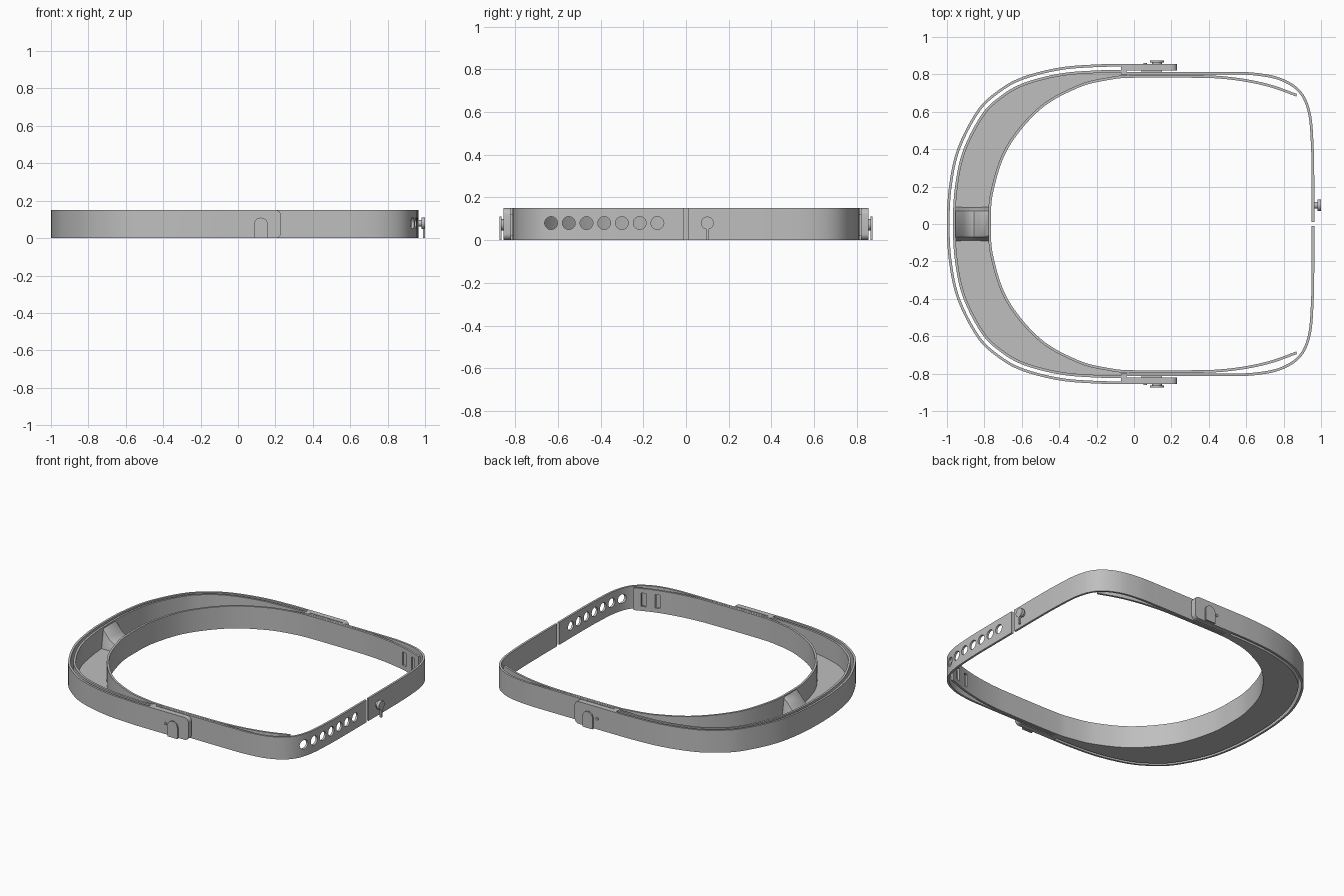
import bpy, bmesh, math
from mathutils import Vector

if "Cube" in bpy.data.objects:
    bpy.data.objects.remove(bpy.data.objects["Cube"], do_unlink=True)

HEIGHT = 0.15
WALL = 0.014

grey = bpy.data.materials.new("plain grey")
grey.use_nodes = True
grey.diffuse_color = (0.52, 0.52, 0.52, 1)
grey.node_tree.nodes["Principled BSDF"].inputs["Base Color"].default_value = (0.52, 0.52, 0.52, 1)


def smooth(obj):
    bpy.ops.object.select_all(action='DESELECT')
    obj.select_set(True)
    bpy.context.view_layer.objects.active = obj
    bpy.ops.object.shade_smooth_by_angle(angle=math.radians(35))


def finish(bm, name):
    bmesh.ops.recalc_face_normals(bm, faces=bm.faces)
    mesh = bpy.data.meshes.new(name)
    bm.to_mesh(mesh)
    bm.free()
    obj = bpy.data.objects.new(name, mesh)
    bpy.context.collection.objects.link(obj)
    mesh.materials.append(grey)
    smooth(obj)
    return obj


def spline(points, steps=10):
    """Smooth curve through a few points."""
    p = [Vector(q) for q in points]
    p = [2 * p[0] - p[1]] + p + [2 * p[-1] - p[-2]]
    out = []
    for a, b, c, d in zip(p, p[1:], p[2:], p[3:]):
        for i in range(steps):
            t = i / steps
            out.append(0.5 * (2 * b + (c - a) * t + (2 * a - 5 * b + 4 * c - d) * t * t
                              + (3 * b - a - 3 * c + d) * t ** 3))
    return out + [p[-2]]


def offset(path, distance):
    """Shift a path sideways along its normals."""
    out = []
    for i, p in enumerate(path):
        d = (path[min(i + 1, len(path) - 1)] - path[max(i - 1, 0)]).normalized()
        out.append(p + Vector((-d.y, d.x)) * distance)
    return out


def loft(sections, name):
    """Skin closed cross-sections and cap both ends."""
    bm = bmesh.new()
    rings = [[bm.verts.new(v) for v in s] for s in sections]
    for r, q in zip(rings, rings[1:]):
        for i in range(len(r)):
            j = (i + 1) % len(r)
            bm.faces.new((r[i], r[j], q[j], q[i]))
    bm.faces.new(rings[0])
    bm.faces.new(rings[-1])
    return finish(bm, name)


def between(path_a, path_b, top, name):
    return loft([[(a.x, a.y, 0), (b.x, b.y, 0), (b.x, b.y, top), (a.x, a.y, top)]
                 for a, b in zip(path_a, path_b)], name)


def ribbon(path, name):
    return between(offset(path, WALL / 2), offset(path, -WALL / 2), HEIGHT, name)


def box(lo, hi, name):
    return loft([[(x, lo[1], lo[2]), (x, hi[1], lo[2]), (x, hi[1], hi[2]), (x, lo[1], hi[2])]
                 for x in (lo[0], hi[0])], name)


def cylinder(centre, radius, start, end, axis, name, sides=32):
    """Cylinder along x or y; centre gives the other two coordinates."""
    sections = []
    for e in (start, end):
        ring = []
        for i in range(sides):
            a = math.tau * i / sides
            u, v = centre[0] + radius * math.cos(a), centre[1] + radius * math.sin(a)
            ring.append((e, u, v) if axis == 'x' else (u, e, v))
        sections.append(ring)
    return loft(sections, name)


def plate(outline, y0, y1, name):
    return loft([[(x, y, z) for x, z in outline] for y in (y0, y1)], name)


def cut(target, cutter):
    """Subtract the cutter, then drop it and refresh the sharp edges."""
    m = target.modifiers.new("cut", 'BOOLEAN')
    m.operation = 'DIFFERENCE'
    m.solver = 'EXACT'
    m.object = cutter
    bpy.context.view_layer.objects.active = target
    bpy.ops.object.modifier_apply(modifier=m.name)
    bpy.data.objects.remove(cutter, do_unlink=True)
    smooth(target)


def mirrored(half):
    return [(x, -y) for x, y in reversed(half[1:])] + half


# Half outlines of the front walls, from the middle outward
outer_half = [(-.993, 0), (-.982, .2), (-.938, .4), (-.835, .6), (-.73, .703), (-.6, .777),
              (-.4, .829), (-.2, .846), (-.04, .848)]
inner_half = [(-.772, 0), (-.758, .18), (-.678, .41), (-.505, .618), (-.3, .735),
              (-.13, .778), (0, .789)]
tail = [(.3, .789), (.45, .785), (.6, .767), (.74, .735), (.87, .688)]

outer = spline(mirrored(outer_half))
middle = offset(outer, -.032)
ribbon(outer, "outer_front_wall")
ribbon(middle, "middle_front_wall")
band = ribbon(spline(mirrored(inner_half + tail)), "inner_head_band")

# Crescent floor between the middle wall and the inner band
inner = spline(mirrored(inner_half[:-1] + [(-.04, .787)]))
floor_edge = []
for i in range(len(middle)):
    f = i / (len(middle) - 1) * (len(inner) - 1)
    k = min(int(f), len(inner) - 2)
    floor_edge.append(inner[k].lerp(inner[k + 1], f - k))
between(middle, floor_edge, .012, "crescent_floor")

# Scooped bridge across the crescent at the middle
scoop = [(-.962, .148), (-.94, .125), (-.91, .085), (-.87, .055), (-.855, .055),
         (-.83, .085), (-.8, .125), (-.772, .148)]
sections = []
for y, k in ((-.09, .1), (-.08, .5), (-.07, .93), (-.06, 1), (.06, 1), (.07, .93), (.08, .5), (.09, .1)):
    sections.append([(-.962, y, .001), *[(x, y, z * k) for x, z in scoop], (-.772, y, .001)])
loft(sections, "scooped_bridge")

# Rear straps
strap_half = [(-.07, .806), (.2, .806), (.5, .806), (.65, .801), (.785, .773), (.887, .706),
              (.938, .59), (.954, .4), (.957, .2), (.957, .012)]
straps = {}
for s, side in ((1, "left"), (-1, "right")):
    straps[s] = ribbon(spline([(x, s * y) for x, y in strap_half]), side + "_rear_strap")

    # Thick arm end with rounded rear corners
    arm = [(-.07, 0)]
    for cz, a0 in ((.03, -90), (HEIGHT - .03, 0)):
        for i in range(7):
            a = math.radians(a0 + 15 * i)
            arm.append((.2 + .03 * math.cos(a), cz + .03 * math.sin(a)))
    arm.append((-.07, HEIGHT))
    plate(arm, s * .82, s * .855, side + "_arm_end")
    box((.04, min(s * .808, s * .822), .02), (.15, max(s * .808, s * .822), .12), side + "_arm_spacer")

    # Arched clip with neck, and a small pin
    arch = [(.085, 0)]
    for i in range(13):
        a = math.pi - math.pi * i / 12
        arch.append((.1225 + .0375 * math.cos(a), .072 + .0375 * math.sin(a)))
    arch.append((.16, 0))
    plate(arch, s * .863, s * .873, side + "_clip")
    cylinder((.1225, .072), .026, s * .85, s * .865, 'y', side + "_clip_neck")
    cylinder((.06, .072), .009, s * .85, s * .862, 'y', side + "_pin", 16)

    # Slots near the tail ends
    for x in (.725, .81):
        y = .738 - .35 * (x - .73)
        cut(band, box((x - .015, s * y - .022, .03), (x + .015, s * y + .022, .12), side + "_slot_cutter"))

# Row of adjustment holes
for i in range(7):
    cut(straps[-1], cylinder((-.632 + .083 * i, .08), .03, .85, 1.05, 'x', "hole_cutter"))

# Fastening stud with a thin foot
cylinder((.1, .08), .018, .955, .985, 'x', "stud_neck")
cylinder((.1, .08), .03, .98, 1, 'x', "stud_head")
box((.988, .094, 0), (1, .106, .06), "stud_foot")
